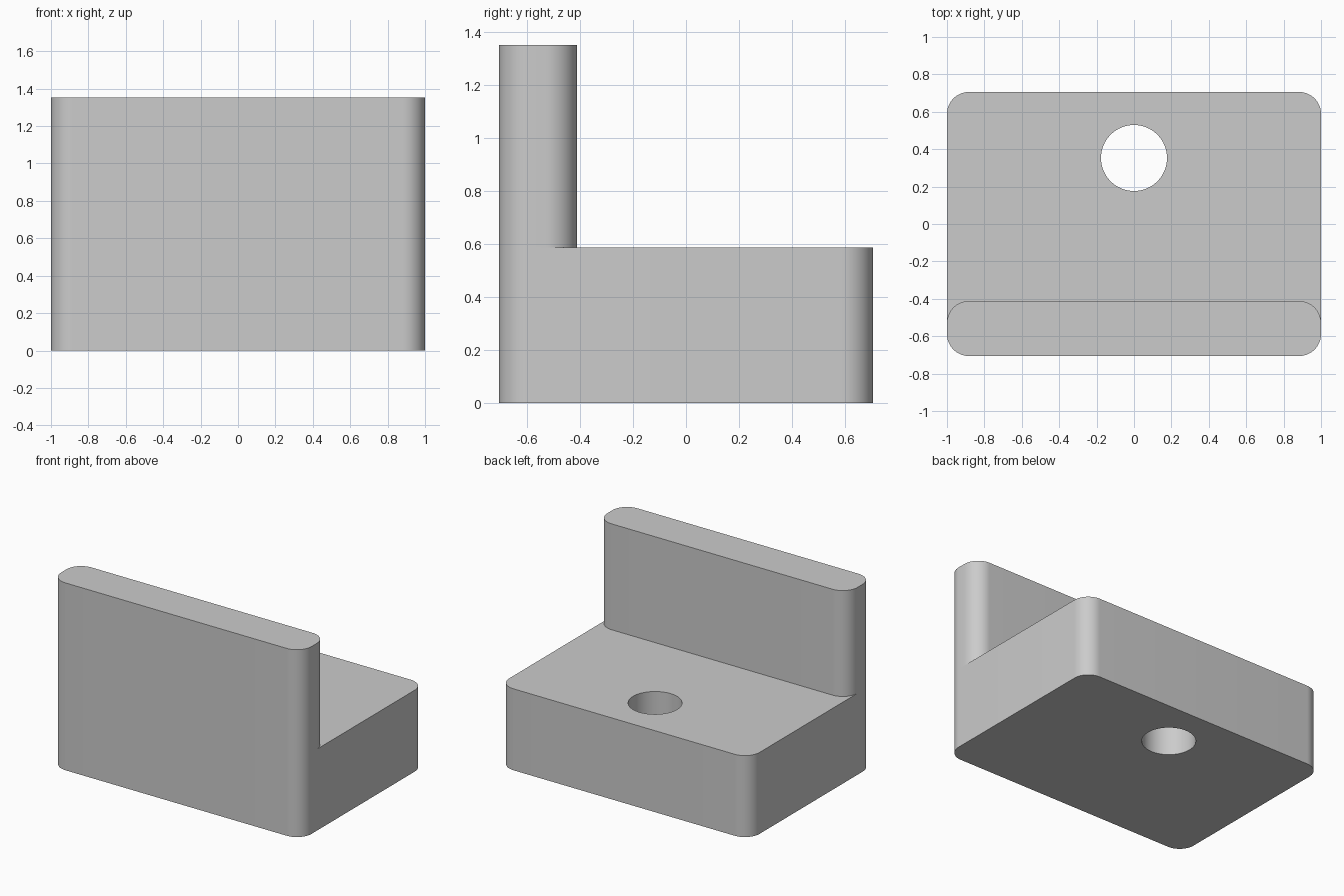
import bpy
import bmesh
from math import radians, sin, cos, pi

cube = bpy.data.objects.get("Cube")
if cube:
    bpy.data.objects.remove(cube, do_unlink=True)

# Base dimensions in a handy module: the width is 34 units
U = 1 / 17
HALF_W, HALF_D = 17 * U, 12 * U
BASE_H, TOTAL_H = 10 * U, 23 * U
WALL_T, CORNER, HOLE_R = 5 * U, 2 * U, 3 * U

grey = bpy.data.materials.new("plain grey")
grey.use_nodes = True
grey.diffuse_color = (0.6, 0.6, 0.6, 1)
grey.node_tree.nodes["Principled BSDF"].inputs["Base Color"].default_value = (0.6, 0.6, 0.6, 1)


def rounded_outline(y0, y1, r, steps=16):
    """Counter-clockwise rectangle with rounded corners, full width in x."""
    x = HALF_W - r
    centres = [(x, y1 - r), (-x, y1 - r), (-x, y0 + r), (x, y0 + r)]
    return [(cx + r * cos((q + i / steps) * pi / 2), cy + r * sin((q + i / steps) * pi / 2))
            for q, (cx, cy) in enumerate(centres) for i in range(steps + 1)]


def prism(name, outline, z0, z1, bottom=True):
    """Extrude an outline upward into a named solid."""
    bm = bmesh.new()
    low = [bm.verts.new((x, y, z0)) for x, y in outline]
    high = [bm.verts.new((x, y, z1)) for x, y in outline]
    n = len(outline)
    for i in range(n):
        j = (i + 1) % n
        bm.faces.new((low[i], low[j], high[j], high[i]))
    bm.faces.new(high)
    if bottom:
        bm.faces.new(low[::-1])
    mesh = bpy.data.meshes.new(name)
    bm.to_mesh(mesh)
    bm.free()
    mesh.materials.append(grey)
    obj = bpy.data.objects.new(name, mesh)
    bpy.context.collection.objects.link(obj)
    return obj


def activate(obj):
    bpy.ops.object.select_all(action='DESELECT')
    obj.select_set(True)
    bpy.context.view_layer.objects.active = obj


# Block with rounded vertical corners, and the upright wall along its front
base = prism("base_block", rounded_outline(-HALF_D, HALF_D, CORNER), 0, BASE_H)
wall = prism("front_wall", rounded_outline(-HALF_D, -HALF_D + WALL_T, CORNER),
             BASE_H, TOTAL_H, bottom=False)

# Round hole straight through the block
circle = [(HOLE_R * cos(2 * pi * i / 64), HALF_D / 2 + HOLE_R * sin(2 * pi * i / 64))
          for i in range(64)]
cutter = prism("hole_cutter", circle, -0.2, BASE_H + 0.2)
cutter.hide_render = True
cut = base.modifiers.new("through_hole", 'BOOLEAN')
cut.operation = 'DIFFERENCE'
cut.solver = 'EXACT'
cut.object = cutter
activate(base)
bpy.ops.object.modifier_apply(modifier=cut.name)
bpy.data.objects.remove(cutter, do_unlink=True)

# Smooth rounded corners with crisp rims
for part in (base, wall):
    activate(part)
    bpy.ops.object.shade_smooth_by_angle(angle=radians(30))
